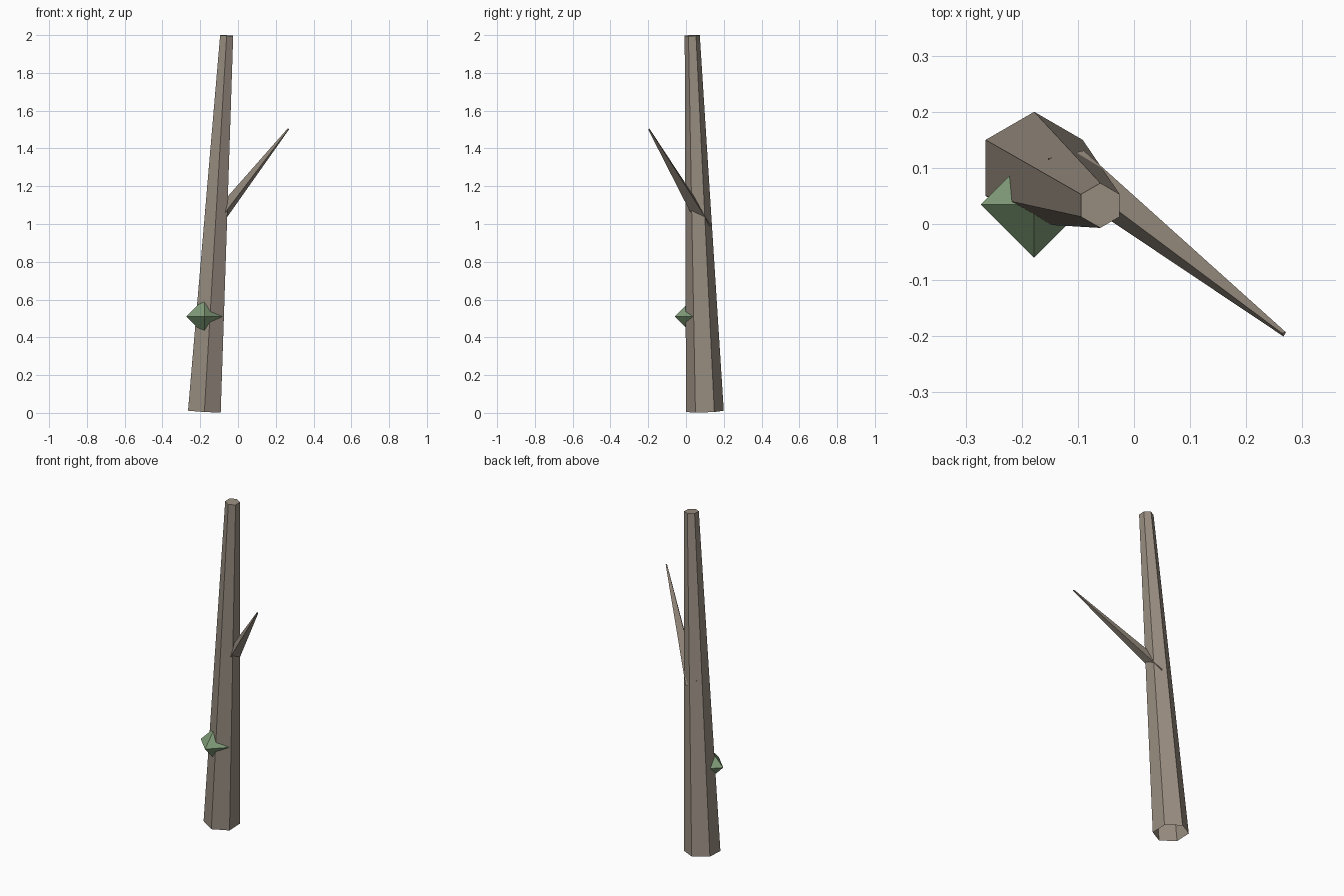
import bpy, bmesh
from math import sin, cos, pi, radians
from mathutils import Vector

if "Cube" in bpy.data.objects:
    bpy.data.objects.remove(bpy.data.objects["Cube"])


def material(name, color):
    m = bpy.data.materials.new(name)
    m.diffuse_color = (*color, 1)
    m.use_nodes = True
    m.node_tree.nodes["Principled BSDF"].inputs["Base Color"].default_value = m.diffuse_color
    return m


def finish(name, bm, mat):
    mesh = bpy.data.meshes.new(name)
    bm.to_mesh(mesh)
    bm.free()
    mesh.materials.append(mat)
    ob = bpy.data.objects.new(name, mesh)
    bpy.context.collection.objects.link(ob)
    return ob


def tapered_limb(name, start, end, r0, r1, sides, ref, turn, mat):
    """Faceted limb, open at the root and capped at the tip."""
    start, end, ref = Vector(start), Vector(end), Vector(ref)
    d = (end - start).normalized()
    u = (ref - d * ref.dot(d)).normalized()
    h = u.cross(d)
    bm = bmesh.new()
    rings = []
    for centre, r in ((start, r0), (end, r1)):
        angles = [turn + 2 * pi * i / sides for i in range(sides)]
        rings.append([bm.verts.new(centre + (u * cos(a) + h * sin(a)) * r)
                      for a in angles])
    a, b = rings
    for i in range(sides):
        j = (i + 1) % sides
        bm.faces.new((a[i], b[i], b[j], a[j]))
    bm.faces.new(b[::-1])
    return finish(name, bm, mat)


bark = material("bark", (0.32, 0.27, 0.22))
green = material("green", (0.22, 0.34, 0.19))

# Leaning six-sided trunk
tapered_limb("trunk", (-0.178, 0.10, 0.008), (-0.06, 0.033, 1.998),
             0.10, 0.04, 6, (0, 1, 0), 0, bark)

# Three-sided branch rooted inside the trunk
tapered_limb("branch", (-0.124, 0.104, 1.002), (0.267, -0.196, 1.503),
             0.045, 0.005, 3, (0, 0, 1), radians(-10), bark)

# Octahedral leaf tuft half sunk into the trunk
r = 0.095
bm = bmesh.new()
centre = Vector((-0.178, 0.035, 0.51))
for axis in range(3):
    for s in (-1, 1):
        v = Vector((0, 0, 0))
        v[axis] = s * r
        bm.verts.new(centre + v)
bmesh.ops.convex_hull(bm, input=bm.verts)
bmesh.ops.recalc_face_normals(bm, faces=bm.faces)
finish("leaf_tuft", bm, green)
